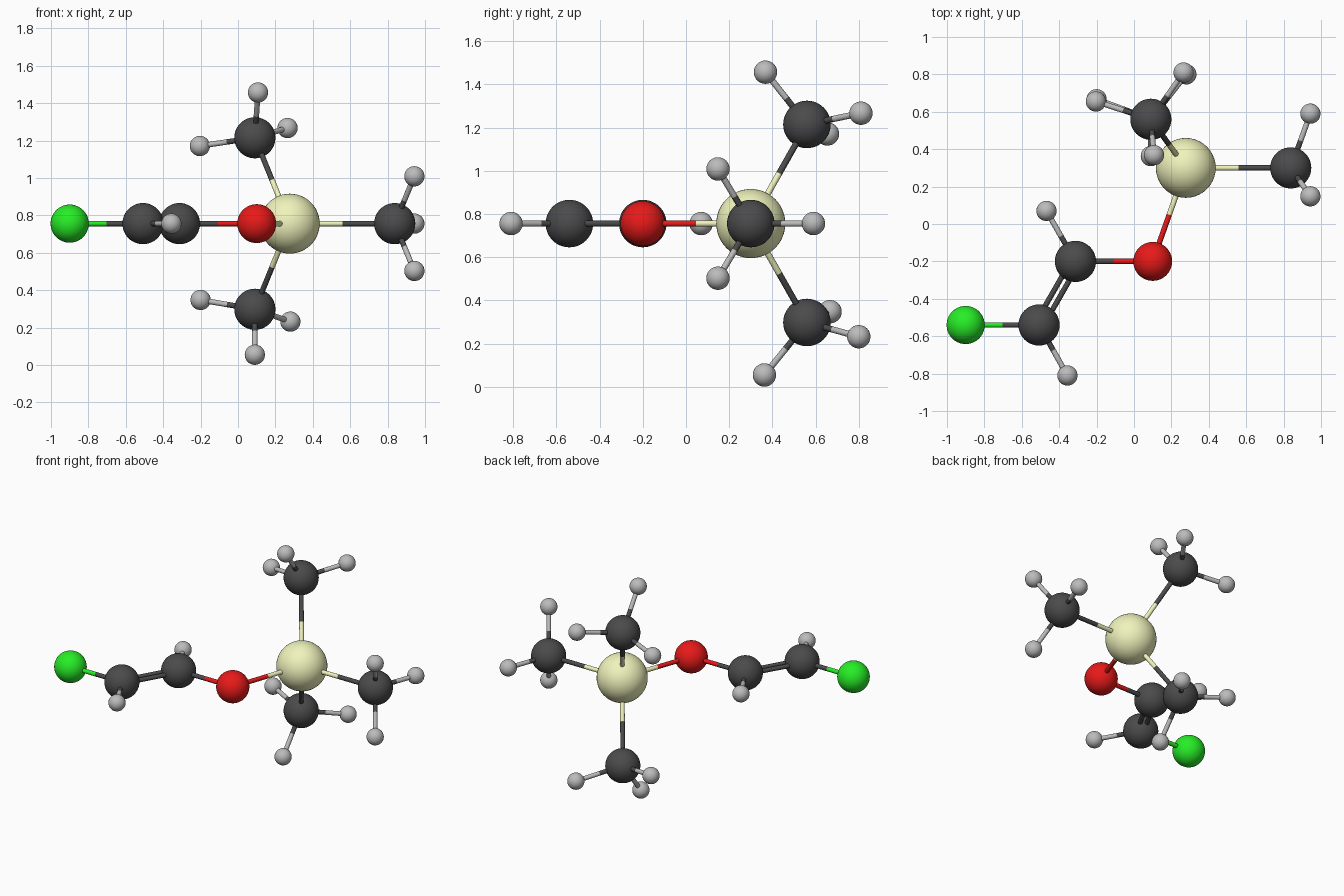
import bpy
from mathutils import Vector

if "Cube" in bpy.data.objects:
    bpy.data.objects.remove(bpy.data.objects["Cube"])

Z = 0.756  # height of the flat chain


def material(name, rgb):
    m = bpy.data.materials.new(name)
    m.diffuse_color = (*rgb, 1)
    m.use_nodes = True
    m.node_tree.nodes["Principled BSDF"].inputs["Base Color"].default_value = m.diffuse_color
    return m


# element: radius, material
KINDS = {
    "chlorine": (0.102, material("green", (0.02, 0.85, 0.02))),
    "carbon": (0.11, material("dark_grey", (0.07, 0.07, 0.07))),
    "oxygen": (0.104, material("red", (0.8, 0.01, 0.01))),
    "silicon": (0.16, material("cream", (0.87, 0.9, 0.5))),
    "hydrogen": (0.054, material("light_grey", (0.5, 0.5, 0.5))),
}

# atom: element, centre
ATOMS = {
    "chlorine": ("chlorine", (-0.90, -0.54, Z)),
    "chain_carbon_a": ("carbon", (-0.508, -0.54, Z)),
    "chain_carbon_b": ("carbon", (-0.313, -0.20, Z)),
    "oxygen": ("oxygen", (0.10, -0.20, Z)),
    "silicon": ("silicon", (0.277, 0.30, Z)),
    "side_carbon": ("carbon", (0.838, 0.30, Z)),
    "upper_carbon": ("carbon", (0.09, 0.56, 1.215)),
    "lower_carbon": ("carbon", (0.09, 0.56, 0.298)),
}

# hydrogens grouped by the carbon that carries them
HYDROGENS = {
    "chain_carbon_a": [(-0.356, -0.81, Z)],
    "chain_carbon_b": [(-0.468, 0.07, Z)],
    "side_carbon": [(0.943, 0.59, Z), (0.943, 0.148, Z + 0.253), (0.943, 0.148, Z - 0.253)],
    "upper_carbon": [(0.107, 0.368, 1.457), (0.265, 0.81, 1.267), (-0.204, 0.655, 1.171)],
    "lower_carbon": [(0.09, 0.363, 0.055), (0.28, 0.80, 0.232), (-0.2, 0.667, 0.348)],
}

# atom pairs with sideways offsets of their rods
BONDS = [
    ("chlorine", "chain_carbon_a", (0,)),
    ("chain_carbon_a", "chain_carbon_b", (-0.022, 0.022)),
    ("chain_carbon_b", "oxygen", (0,)),
    ("oxygen", "silicon", (0,)),
    ("silicon", "side_carbon", (0,)),
    ("silicon", "upper_carbon", (0,)),
    ("silicon", "lower_carbon", (0,)),
]
for carbon, places in HYDROGENS.items():
    for i, p in enumerate(places):
        name = f"{carbon}_hydrogen_{i + 1}"
        ATOMS[name] = ("hydrogen", p)
        BONDS.append((carbon, name, (0,)))


def finish(name, mat):
    ob = bpy.context.object
    ob.name = name
    ob.data.materials.append(mat)
    bpy.ops.object.shade_smooth_by_angle()


def rod(name, a, b, mat):
    d = b - a
    bpy.ops.mesh.primitive_cylinder_add(
        vertices=24, radius=0.0145, depth=d.length, location=(a + b) / 2,
        rotation=d.to_track_quat("Z", "Y").to_euler())
    finish(name, mat)


# atom balls
for name, (kind, place) in ATOMS.items():
    radius, mat = KINDS[kind]
    bpy.ops.mesh.primitive_uv_sphere_add(
        segments=40, ring_count=24, radius=radius, location=place)
    finish(name + "_ball", mat)

# bond rods, each half in the colour of its atom
for first, second, offsets in BONDS:
    a, b = Vector(ATOMS[first][1]), Vector(ATOMS[second][1])
    side = (b - a).cross(Vector((0, 0, 1))).normalized()
    for off in offsets:
        p, q = a + side * off, b + side * off
        mid = (p + q) / 2
        rod(f"{first}_to_{second}_rod", p, mid, KINDS[ATOMS[first][0]][1])
        rod(f"{second}_to_{first}_rod", q, mid, KINDS[ATOMS[second][0]][1])
